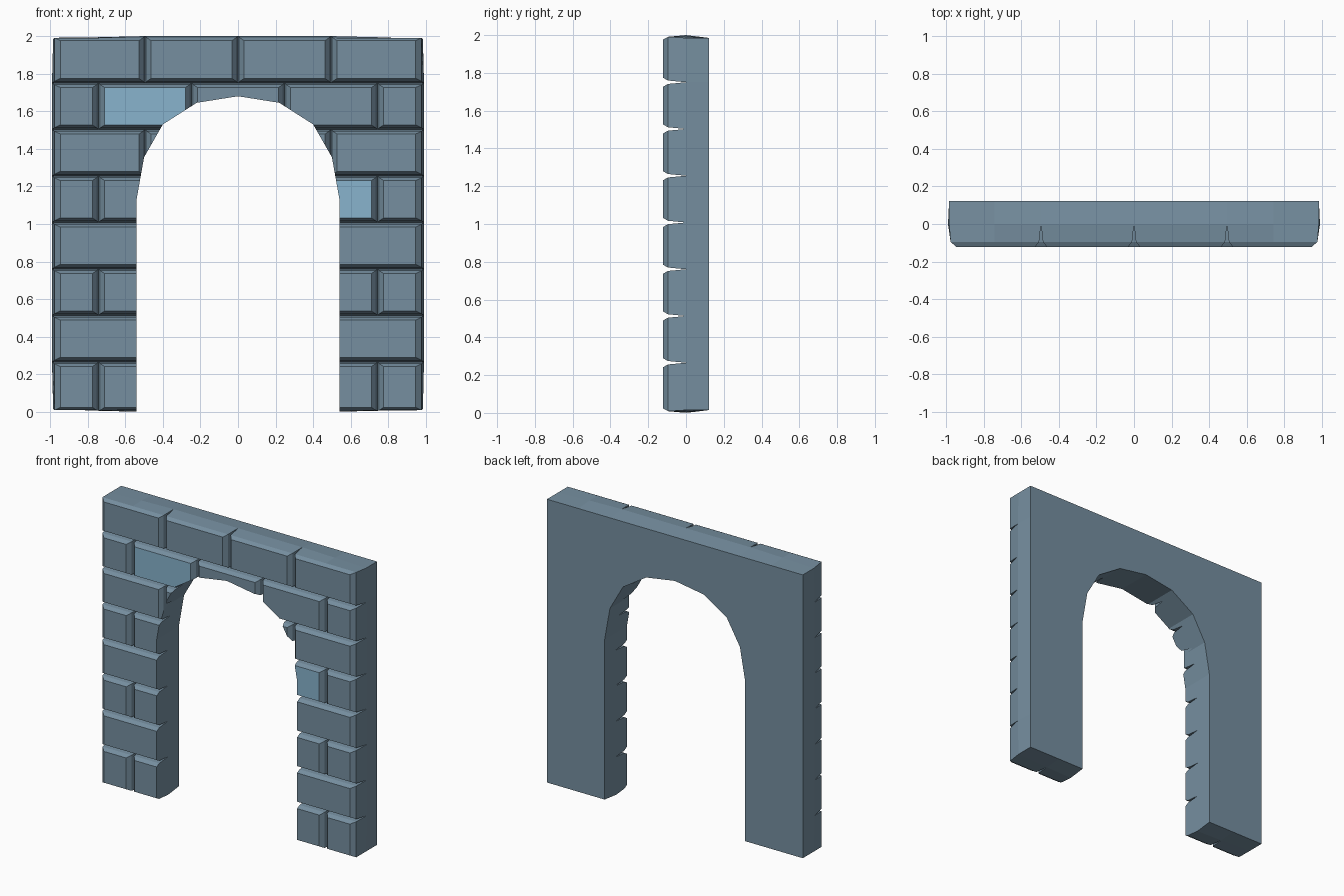
import bpy, bmesh

if "Cube" in bpy.data.objects:
    bpy.data.objects.remove(bpy.data.objects["Cube"])

COL = 0.2475                                   # half a brick
XS = [COL * (i - 4) for i in range(9)]         # column lines
ZS = [0.0] + [0.018 + COL * i for i in range(1, 8)] + [2.0]   # course lines
FRONT, BACK = -0.122, 0.122


def material(name, rgb):
    m = bpy.data.materials.new(name)
    m.diffuse_color = (*rgb, 1)
    m.use_nodes = True
    m.node_tree.nodes["Principled BSDF"].inputs["Base Color"].default_value = m.diffuse_color
    return m


def make_object(name, bm):
    bmesh.ops.recalc_face_normals(bm, faces=bm.faces[:])
    me = bpy.data.meshes.new(name)
    bm.to_mesh(me)
    bm.free()
    ob = bpy.data.objects.new(name, me)
    bpy.context.collection.objects.link(ob)
    return ob


def base_point(x, z):
    """Point of the wall's middle plane, pinched towards the outer corners."""
    nx, nz = x, z
    if z in (ZS[0], ZS[-1]):
        drop = {4: 0.015, 3: 0.006}.get(round(abs(x) / COL), 0)
        nz = z + drop if z == 0 else z - drop
        if abs(x) > 0.98:
            nx = 0.984 if x > 0 else -0.984
    return nx, 0.0, nz


def add_brick(bm, c0, c1, row, mat):
    """Bevelled brick: full cell at the joint's depth, inset towards the front."""
    x0, x1, z0, z1 = XS[c0], XS[c1], ZS[row], ZS[row + 1]
    cols = XS[c0:c1 + 1]
    outline = [(x, z0) for x in cols] + [(x, z1) for x in reversed(cols)]
    # outer ends of the wall are cut back a little more
    lx = 0.012 if c0 == 0 else 0
    rx = 0.012 if c1 == 8 else 0
    rings = [[bm.verts.new(base_point(x, z)) for x, z in outline]]
    for y, ix, iz in ((-0.095, 0.010, 0.009), (FRONT, 0.032, 0.024)):
        ring = []
        for x, z in outline:
            x = min(max(x, x0 + ix + lx * ix / 0.032), x1 - ix - rx * ix / 0.032)
            z = min(max(z, z0 + iz), z1 - iz)
            ring.append(bm.verts.new((x, y, z)))
        rings.append(ring)
    n = len(outline)
    for a, b in zip(rings, rings[1:]):
        for i in range(n):
            j = (i + 1) % n
            bm.faces.new((a[i], a[j], b[j], b[i]))
    bm.faces.new(rings[-1]).material_index = mat


# brick courses in running bond, two bricks with a paler front
bm = bmesh.new()
for row in range(8):
    joints = [0, 1, 3, 5, 7, 8] if row % 2 == 0 else [0, 2, 4, 6, 8]
    for c0, c1 in zip(joints, joints[1:]):
        pale = (row, c0) in ((6, 1), (4, 5))
        add_brick(bm, c0, c1, row, 1 if pale else 0)
bmesh.ops.remove_doubles(bm, verts=bm.verts[:], dist=0.0005)

# plain back half of the wall, pulled from the outer edge
rim = [e for e in bm.edges if e.is_boundary]
new = bmesh.ops.extrude_edge_only(bm, edges=rim)["geom"]
for v in (g for g in new if isinstance(g, bmesh.types.BMVert)):
    x = min(max(v.co.x, -0.984), 0.984)
    if abs(v.co.x) > 0.98:
        x = 0.984 if x > 0 else -0.984
    z = v.co.z
    z = 0.015 if z < 0.1 else 1.985 if z > 1.9 else z
    v.co = (x, BACK, z)
bmesh.ops.holes_fill(bm, edges=[e for e in bm.edges if e.is_boundary], sides=0)
wall = make_object("brick_archway", bm)
wall.data.materials.append(material("slate blue stone", (0.181, 0.275, 0.352)))
wall.data.materials.append(material("pale blue stone", (0.246, 0.451, 0.610)))

# arched opening
half = [(0.54, -0.2), (0.54, 1.13), (0.50, 1.355), (0.40, 1.53), (0.22, 1.645)]
profile = half + [(0, 1.68)] + [(-x, z) for x, z in reversed(half)]
bm = bmesh.new()
face = bm.faces.new([bm.verts.new((x, -0.5, z)) for x, z in profile])
ext = bmesh.ops.extrude_face_region(bm, geom=[face])["geom"]
bmesh.ops.translate(bm, vec=(0, 1, 0),
                    verts=[g for g in ext if isinstance(g, bmesh.types.BMVert)])
cutter = make_object("opening_cutter", bm)
cutter.hide_render = True

mod = wall.modifiers.new("opening", "BOOLEAN")
mod.operation = "DIFFERENCE"
mod.solver = "EXACT"
mod.object = cutter
bpy.context.view_layer.objects.active = wall
wall.select_set(True)
bpy.ops.object.modifier_apply(modifier=mod.name)
bpy.data.objects.remove(cutter)
